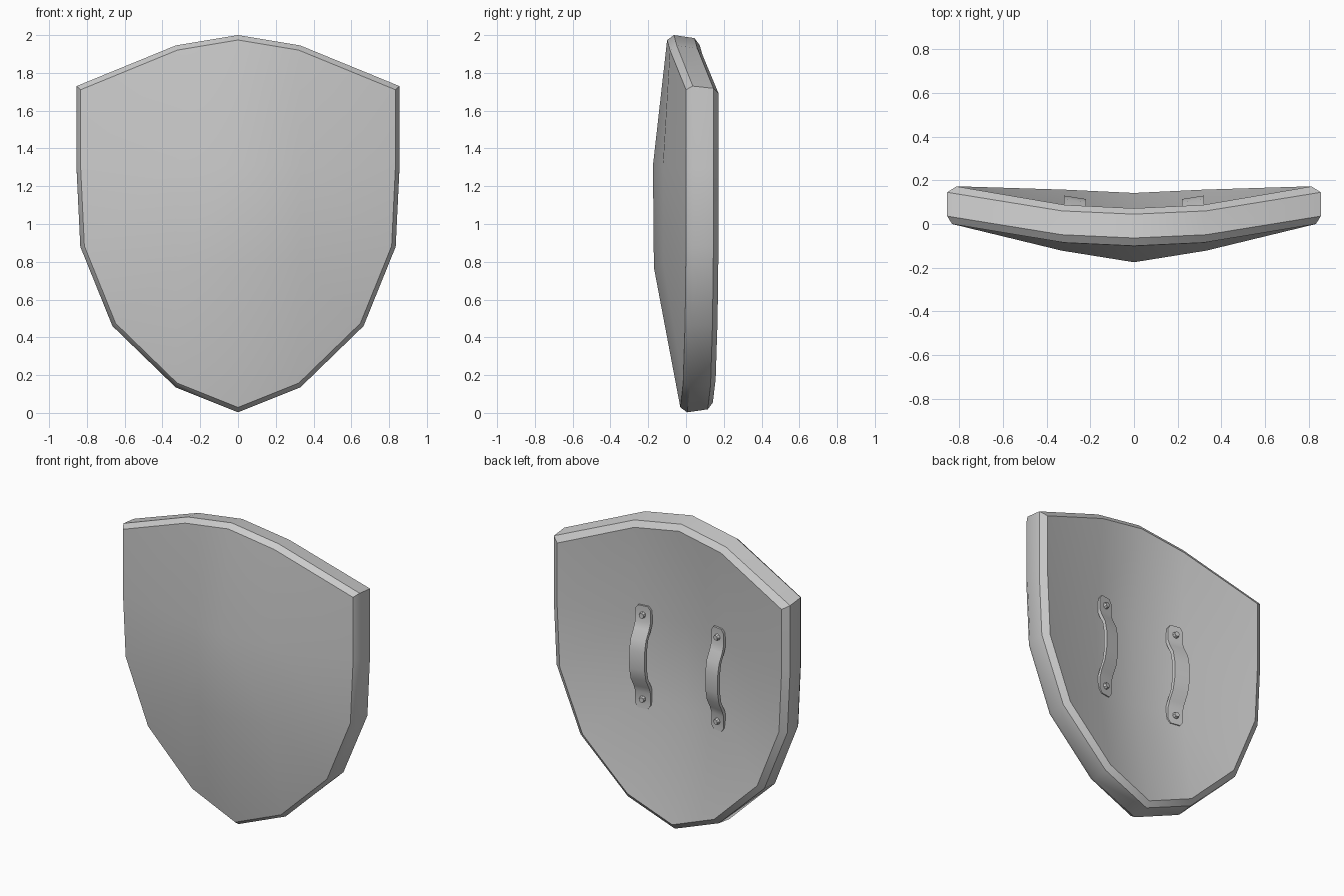
import bpy, bmesh, math
from mathutils import Vector

if "Cube" in bpy.data.objects:
    bpy.data.objects.remove(bpy.data.objects["Cube"])


def make_object(name, bm, angle=40):
    bmesh.ops.recalc_face_normals(bm, faces=bm.faces[:])
    mesh = bpy.data.meshes.new(name)
    bm.to_mesh(mesh)
    bm.free()
    ob = bpy.data.objects.new(name, mesh)
    bpy.context.collection.objects.link(ob)
    bpy.ops.object.select_all(action='DESELECT')
    ob.select_set(True)
    bpy.context.view_layer.objects.active = ob
    bpy.ops.object.shade_smooth_by_angle(angle=math.radians(angle))
    mirror = ob.modifiers.new("mirror", 'MIRROR')
    mirror.use_mirror_merge = True
    return ob


# Shield body: right half outline (x, z, front depth), top centre round to the tip
OUTLINE = [(0, 2.0, -0.10), (0.33, 1.945, -0.085), (0.855, 1.73, 0.0),
           (0.855, 1.3, 0.0), (0.835, 0.88, 0.0), (0.665, 0.46, -0.005),
           (0.33, 0.135, -0.015), (0, 0.003, -0.03)]
# inner points of the domed face
INNER = [(0, 1.31, -0.175), (0.33, 1.31, -0.122), (0, 0.77, -0.17), (0.33, 0.79, -0.12)]
# face grid: indices 0-7 are rim points, 8-11 inner points
GRID = [(0, 1, 9, 8), (1, 2, 3, 9), (8, 9, 11, 10), (9, 3, 4, 11),
        (10, 11, 6, 7), (11, 4, 5, 6)]
THICK = 0.172

bm = bmesh.new()


def rim(sx, sz, dy):
    return [bm.verts.new((x * sx, y + dy, 1 + (z - 1) * sz)) for x, z, y in OUTLINE]


loops = [rim(0.974, 0.974, 0), rim(1, 1, 0.036), rim(1, 0.984, 0.145), rim(0.95, 0.948, THICK)]
for a, b in zip(loops, loops[1:]):
    for i in range(len(a) - 1):
        bm.faces.new((a[i], a[i + 1], b[i + 1], b[i]))
for loop, dy in ((loops[0], 0), (loops[-1], THICK)):
    pts = loop + [bm.verts.new((x, y + dy, z)) for x, z, y in INNER]
    for f in GRID:
        bm.faces.new([pts[i] for i in f])
make_object("shield_body", bm)

# Grip straps on the back: (height from middle, depth, half width)
HX, HZ, TILT = 0.27, 1.05, 0.16
PROFILE = [(0.335, 0.042, 0.032), (0.31, 0.041, 0.05), (0.23, 0.041, 0.05),
           (0.19, 0.056, 0.05), (0.13, 0.088, 0.05), (0.06, 0.102, 0.05)]
stations = PROFILE + [(-z, y, w) for z, y, w in reversed(PROFILE)]
bm = bmesh.new()
rings = []
for z, y, w in stations:
    rings.append([bm.verts.new((HX + dx, y + dy + TILT * dx, HZ + z))
                  for dx, dy in ((-w, -0.004), (w, -0.004), (w, 0.02), (-w, 0.02))])
for a, b in zip(rings, rings[1:]):
    for i in range(4):
        j = (i + 1) % 4
        bm.faces.new((a[i], a[j], b[j], b[i]))
bm.faces.new(rings[0])
bm.faces.new(rings[-1])
make_object("grip_straps", bm)

# Rivets at the strap ends
bm = bmesh.new()
for s in (-1, 1):
    new = bmesh.ops.create_cone(bm, cap_ends=True, segments=8, radius1=0.022,
                                radius2=0.016, depth=0.022)["verts"]
    bmesh.ops.rotate(bm, verts=new, cent=(0, 0, 0),
                     matrix=Vector((0, 0, 1)).rotation_difference(
                         Vector((-TILT, 1, 0))).to_matrix())
    bmesh.ops.translate(bm, verts=new, vec=(HX, 0.069, HZ + s * 0.275))
make_object("rivets", bm)
